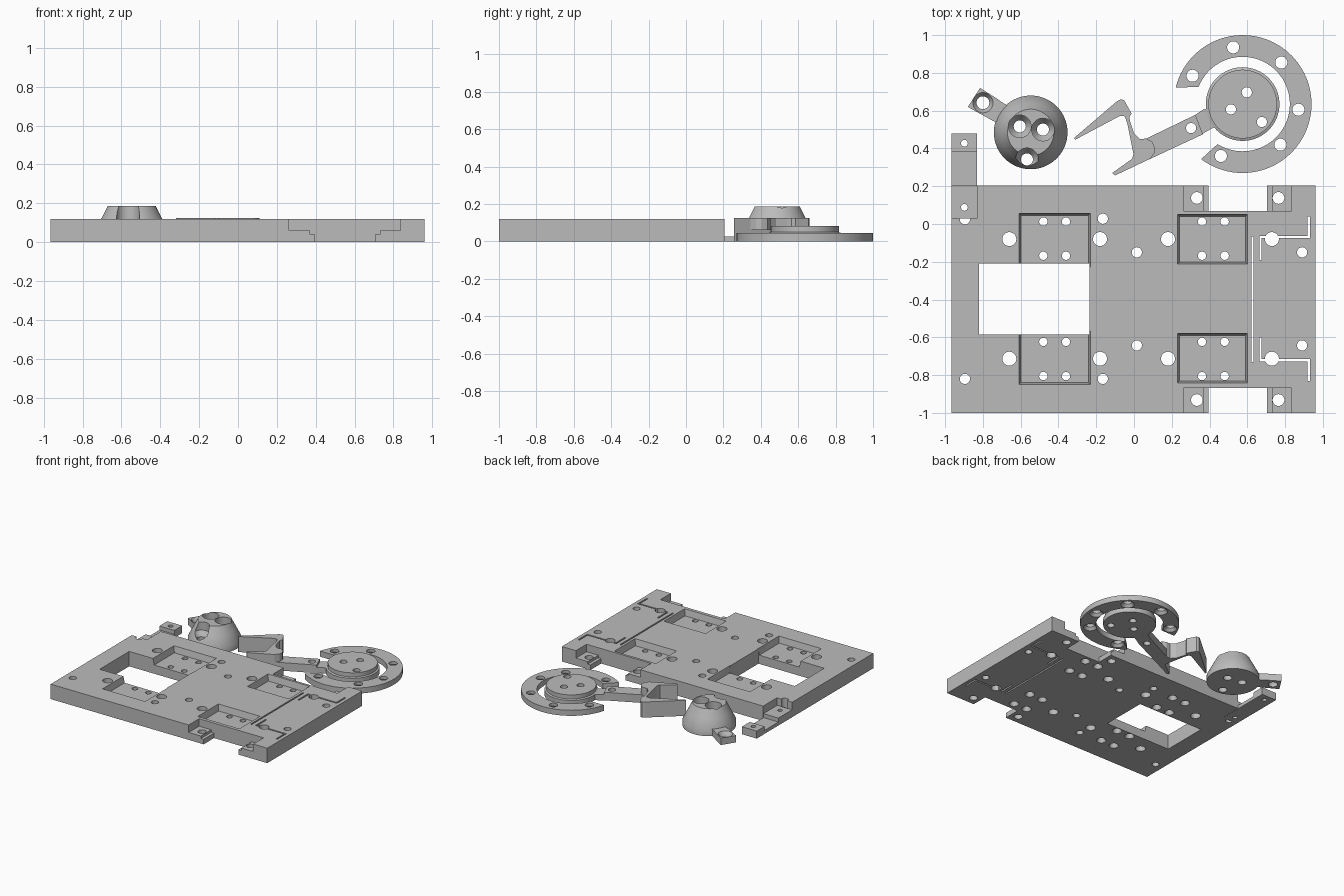
import bpy, bmesh, math
from mathutils import Matrix, Vector

cube = bpy.data.objects.get("Cube")
if cube:
    bpy.data.objects.remove(cube)

grey = bpy.data.materials.new("mid grey")
grey.use_nodes = True
grey.diffuse_color = (0.5, 0.5, 0.5, 1)
bsdf = next(n for n in grey.node_tree.nodes if n.type == 'BSDF_PRINCIPLED')
bsdf.inputs["Base Color"].default_value = (0.5, 0.5, 0.5, 1)


def loft(bm, rings):
    """Closed solid through matching rings of points, bottom to top."""
    loops = [[bm.verts.new(p) for p in ring] for ring in rings]
    n = len(loops[0])
    bm.faces.new(loops[0][::-1])
    bm.faces.new(loops[-1])
    for low, high in zip(loops, loops[1:]):
        for i in range(n):
            j = (i + 1) % n
            bm.faces.new((low[i], low[j], high[j], high[i]))


def prism(bm, pts, z0, z1):
    loft(bm, [[(x, y, z) for x, y in pts] for z in (z0, z1)])


def box(bm, x0, x1, y0, y1, z0, z1, draft=0):
    """Block whose bottom is narrower than its top by the draft."""
    d = draft
    low = [(x0 + d, y0 + d, z0), (x1 - d, y0 + d, z0), (x1 - d, y1 - d, z0), (x0 + d, y1 - d, z0)]
    loft(bm, [low, [(x0, y0, z1), (x1, y0, z1), (x1, y1, z1), (x0, y1, z1)]])


def turned(bm, x, y, profile, n=32):
    """Turned solid from (radius, height) pairs, bottom to top."""
    loft(bm, [[(x + r * math.cos(math.tau * i / n), y + r * math.sin(math.tau * i / n), z)
               for i in range(n)] for r, z in profile])


def hole(bm, x, y, r, flare=0.0, depth=0.03):
    """Drill, optionally widened towards the underside."""
    if flare:
        turned(bm, x, y, [(flare, -0.05), (flare, 0), (r, depth), (r, 0.3)])
    else:
        turned(bm, x, y, [(r, -0.05), (r, 0.3)])


def finish(name, bm, smooth=False):
    bmesh.ops.recalc_face_normals(bm, faces=bm.faces)
    mesh = bpy.data.meshes.new(name)
    bm.to_mesh(mesh)
    bm.free()
    mesh.materials.append(grey)
    obj = bpy.data.objects.new(name, mesh)
    bpy.context.collection.objects.link(obj)
    return obj


def activate(obj):
    bpy.ops.object.select_all(action='DESELECT')
    obj.select_set(True)
    bpy.context.view_layer.objects.active = obj


def cut(obj, bm):
    cutter = finish("cutter", bm)
    cutter.hide_render = True
    mod = obj.modifiers.new("cut", 'BOOLEAN')
    mod.operation = 'DIFFERENCE'
    mod.solver = 'EXACT'
    mod.use_self = True
    mod.object = cutter
    activate(obj)
    bpy.ops.object.modifier_apply(modifier=mod.name)
    bpy.data.objects.remove(cutter)


def smooth(obj):
    activate(obj)
    bpy.ops.object.shade_smooth_by_angle(angle=math.radians(30))


def arc(cx, cy, r, a0, a1, n):
    angles = [math.radians(a0 + (a1 - a0) * i / n) for i in range(n + 1)]
    return [(cx + r * math.cos(a), cy + r * math.sin(a)) for a in angles]


# Base plate with edge notches and window
bm = bmesh.new()
box(bm, -0.965, 0.96, -1, 0.205, 0, 0.12)
plate = finish("base_plate", bm)
bm = bmesh.new()
box(bm, -0.82, -0.235, -0.585, -0.21, -0.1, 0.3)
box(bm, -1.1, -0.83, 0.03, 0.3, -0.1, 0.3)
for y0, y1 in ((0.07, 0.3), (-1.1, -0.868)):
    box(bm, 0.262, 0.835, y0, y1, 0.06, 0.3)
cut(plate, bm)
bm = bmesh.new()
for y0, y1 in ((0.07, 0.3), (-1.1, -0.868)):
    box(bm, 0.395, 0.705, y0, y1, -0.1, 0.2)
    box(bm, 0.37, 0.73, y0, y1, 0.04, 0.2)
cut(plate, bm)

# Shallow pockets with drafted walls
bm = bmesh.new()
box(bm, -0.61, -0.23, -0.23, 0.058, 0.07, 0.125, 0.012)
box(bm, -0.61, -0.23, -0.85, -0.565, 0.07, 0.125, 0.012)
box(bm, 0.23, 0.602, -0.213, 0.052, 0.07, 0.125, 0.012)
box(bm, 0.23, 0.602, -0.842, -0.578, 0.07, 0.125, 0.012)
cut(plate, bm)

# Thin slots, mirrored front to back
bm = bmesh.new()
w = 0.006
box(bm, 0.627 - w, 0.627 + w, -0.73, -0.065, -0.1, 0.3)
for side in (1, -1):
    mid = -0.395
    path = [(0.67 - w, -0.19), (0.67 + w, -0.19), (0.67 + w, -0.075), (0.925 + w, -0.075),
            (0.925 + w, 0.04), (0.925 - w, 0.04), (0.925 - w, -0.063), (0.67 - w, -0.063)]
    prism(bm, [(x, mid + side * (y - mid)) for x, y in path], -0.1, 0.3)
cut(plate, bm)

# Drilled holes in the plate
bm = bmesh.new()
for y in (-0.08, -0.713):
    for x in (-0.66, -0.18, 0.18):
        hole(bm, x, y, 0.037)
for x, y in ((-0.895, 0.025), (-0.895, -0.82), (-0.165, 0.028), (-0.165, -0.82),
             (0.015, -0.15), (0.015, -0.643), (0.89, -0.15), (0.89, -0.643)):
    hole(bm, x, y, 0.027)
for x in (-0.48, -0.36, 0.36, 0.48):
    for y in (0.013, -0.168, -0.624, -0.805):
        hole(bm, x, y, 0.022, 0.036)
for x in (0.333, 0.765):
    for y in (0.138, -0.932):
        hole(bm, x, y, 0.031)
cut(plate, bm)
bm = bmesh.new()
for y in (-0.08, -0.713):
    hole(bm, 0.73, y, 0.037)
cut(plate, bm)
smooth(plate)

# Stepped strip at the back left corner
bm = bmesh.new()
profile = [(0.03, 0), (0.48, 0), (0.48, 0.06), (0.38, 0.06), (0.38, 0.028), (0.205, 0.028), (0.205, 0.06), (0.03, 0.06)]
loft(bm, [[(x, y, z) for y, z in profile] for x in (-0.965, -0.832)])
strip = finish("corner_strip", bm)
bm = bmesh.new()
for y in (0.088, 0.427):
    hole(bm, -0.898, y, 0.018)
cut(strip, bm)
smooth(strip)

# Tapered knob with three countersunk holes
kx, ky = -0.547, 0.485
bm = bmesh.new()
turned(bm, kx, ky, [(0.195, 0), (0.195, 0.045), (0.157, 0.12), (0.123, 0.187)], 64)
knob = finish("tapered_knob", bm)
bm = bmesh.new()
for x, y in ((-0.605, 0.517), (-0.482, 0.5), (-0.567, 0.342)):
    turned(bm, x, y, [(0.032, -0.05), (0.032, 0.08), (0.06, 0.12), (0.06, 0.3)])
cut(knob, bm)
smooth(knob)

# Ear beside the knob
bm = bmesh.new()
prism(bm, [(-0.88, 0.62), (-0.745, 0.545), (-0.69, 0.53), (-0.64, 0.61), (-0.70, 0.645),
           (-0.73, 0.667), (-0.815, 0.72)], 0, 0.055)
ear = finish("knob_ear", bm)
bm = bmesh.new()
turned(bm, -0.8, 0.642, [(0.034, -0.05), (0.034, 0.025), (0.057, 0.06), (0.057, 0.2)])
cut(ear, bm)
smooth(ear)

# Open ring
cx, cy = 0.575, 0.635
bm = bmesh.new()
prism(bm, arc(cx, cy, 0.365, -127, 166, 72) + arc(cx, cy, 0.25, 159, -122, 72), 0, 0.045)
ring = finish("open_ring", bm)
bm = bmesh.new()
for x, y in ((0.525, 0.935), (0.31, 0.785), (0.78, 0.855), (0.87, 0.605), (0.775, 0.42), (0.46, 0.36)):
    hole(bm, x, y, 0.032, 0.05, 0.022)
cut(ring, bm)
smooth(ring)

# Round boss inside the ring
bm = bmesh.new()
turned(bm, cx, cy, [(0.195, 0), (0.195, 0.045), (0.182, 0.05), (0.182, 0.083)], 64)
boss = finish("round_boss", bm)
bm = bmesh.new()
for x, y in ((0.597, 0.697), (0.513, 0.607), (0.677, 0.54)):
    hole(bm, x, y, 0.027)
cut(boss, bm)
smooth(boss)

# Lever arm, thinner where it meets the boss
bm = bmesh.new()
loft(bm, [[(0.06, 0.45, z), (0.0, 0.37, z), (0.08, 0.342, z), (0.365, 0.475, z),
           (0.325, 0.578, z)] for z in (0, 0.065)])
arm = finish("lever_arm", bm)
bm = bmesh.new()
hole(bm, 0.302, 0.508, 0.027)
cut(arm, bm)
smooth(arm)
bm = bmesh.new()
prism(bm, [(0.32, 0.575), (0.362, 0.475), (0.375, 0.485), (0.44, 0.52), (0.41, 0.62), (0.365, 0.605)], 0, 0.045)
finish("arm_neck", bm)

# Tall hooked blade at the end of the arm
bm = bmesh.new()
prism(bm, [(-0.318, 0.455), (-0.31, 0.447), (-0.075, 0.572), (-0.048, 0.57), (-0.035, 0.53), (-0.003, 0.37),
           (-0.01, 0.345), (-0.115, 0.27), (-0.1, 0.257), (0.085, 0.345), (0.108, 0.375), (0.11, 0.405),
           (0.095, 0.437), (0.065, 0.452), (0.03, 0.45), (0.0, 0.48), (-0.02, 0.54), (-0.025, 0.565),
           (-0.013, 0.585), (-0.052, 0.655), (-0.07, 0.66), (-0.09, 0.65)], 0, 0.125)
finish("hooked_blade", bm)
